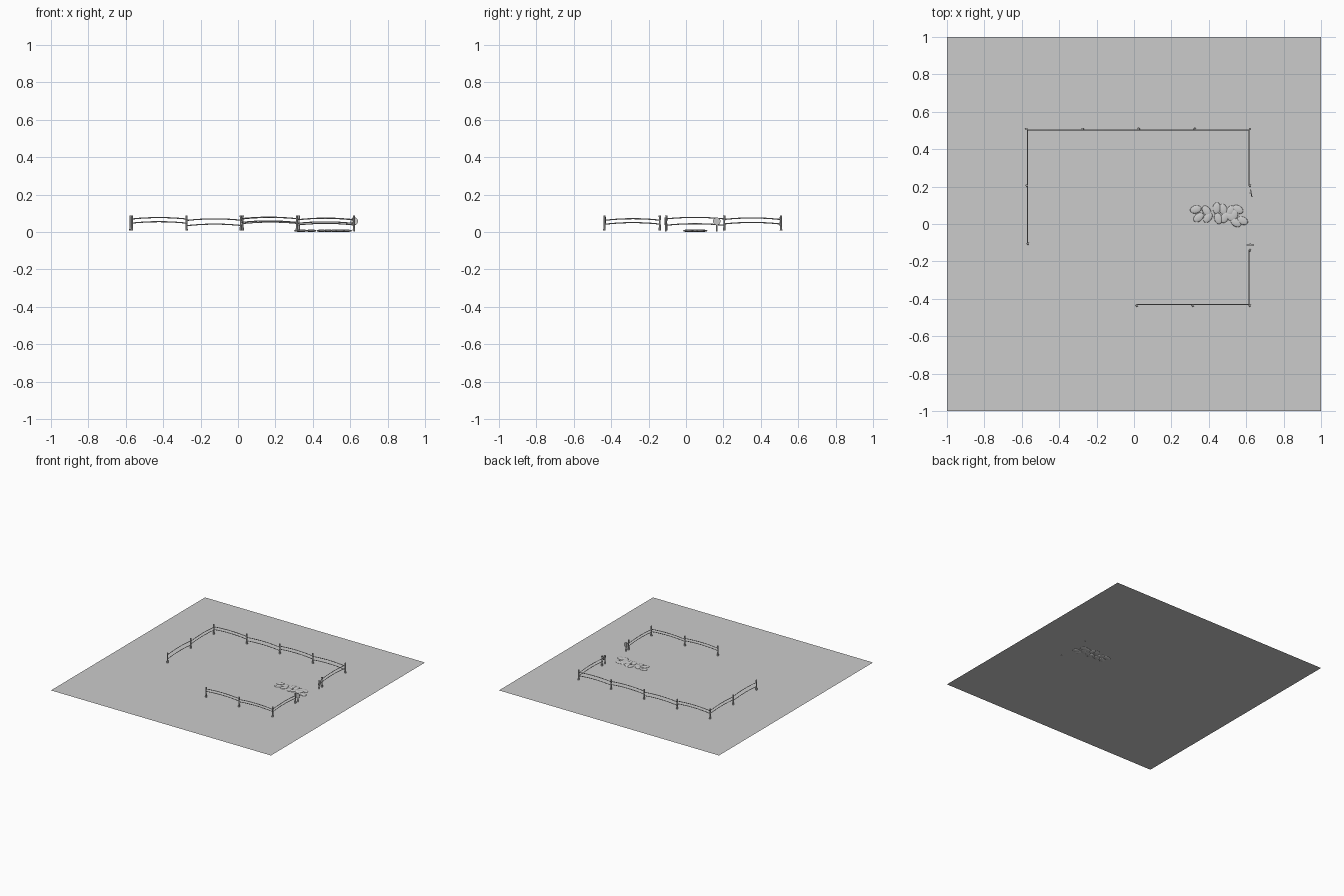
import bpy, math
from mathutils import Vector

if "Cube" in bpy.data.objects:
    bpy.data.objects.remove(bpy.data.objects["Cube"])

GZ = 0.006  # ground level; stones and sign stakes sink slightly below it


def mesh_object(name, verts, faces):
    me = bpy.data.meshes.new(name)
    me.from_pydata(verts, [], faces)
    ob = bpy.data.objects.new(name, me)
    bpy.context.collection.objects.link(ob)
    return ob


def lathe(name, profile, n, loc):
    """Stacked rings (radius, z) with capped ends."""
    v = [(r * math.cos(2 * math.pi * i / n), r * math.sin(2 * math.pi * i / n), z)
         for r, z in profile for i in range(n)]
    f = [(k * n + i, k * n + (i + 1) % n, (k + 1) * n + (i + 1) % n, (k + 1) * n + i)
         for k in range(len(profile) - 1) for i in range(n)]
    f += [tuple(reversed(range(n))), tuple(range(len(v) - n, len(v)))]
    ob = mesh_object(name, v, f)
    ob.location = loc
    return ob


def post(x, y, bottom=GZ + 0.001, top=0.088):
    h = top - bottom
    return lathe("fence_post", [(.007, 0), (.0055, h * .25), (.0045, h * .55),
                                (.0055, h * .85), (.006, h)], 8, (x, y, bottom))


def rail(a, b, z, rise=0.008, r=0.003):
    """Thin rail arching gently between two posts."""
    a, b = Vector((*a, z)), Vector((*b, z))
    side = (b - a).normalized().cross(Vector((0, 0, 1))) * r
    up = Vector((0, 0, r))
    v, f, steps = [], [], 8
    for k in range(steps + 1):
        t = k / steps
        c = a.lerp(b, t) + Vector((0, 0, rise * 4 * t * (1 - t)))
        v += [c + side, c + up, c - side, c - up]
    for k in range(steps):
        f += [(k * 4 + i, k * 4 + (i + 1) % 4, k * 4 + 4 + (i + 1) % 4, k * 4 + 4 + i)
              for i in range(4)]
    f += [(3, 2, 1, 0), tuple(range(steps * 4, steps * 4 + 4))]
    return mesh_object("fence_rail", v, f)


# ground
mesh_object("ground", [(-1, -1, GZ), (1, -1, GZ), (1, 1, GZ), (-1, 1, GZ)], [(0, 1, 2, 3)])

# fence posts
for x in (-.575, -.275, .025, .325, .62):
    post(x, .508)
for x in (.015, .315, .62):
    post(x, -.436)
for x, y in ((-.573, .205), (-.567, -.105), (.62, .205), (.62, -.14)):
    post(x, y)

# fence rails: start, end, upper height, lower height
panels = [
    ((-.572, .503), (-.272, .503), .069, .047),
    ((-.272, .503), (.024, .503), .062, .034),
    ((.024, .503), (.324, .503), .070, .045),
    ((.324, .503), (.615, .503), .066, .038),
    ((.614, .203), (.614, .503), .067, .043),
    ((-.569, .203), (-.569, .503), .067, .043),
    ((-.569, -.107), (-.569, .203), .070, .036),
    ((.614, -.43), (.614, -.138), .063, .042),
    ((.013, -.43), (.315, -.43), .071, .051),
    ((.315, -.43), (.616, -.43), .065, .046),
]
for a, b, hi, lo in panels:
    rail(a, b, hi)
    rail(a, b, lo)

# round signs on stakes at the gate
for x, y, ang in ((.622, .165, math.radians(-80)), (.622, -.107, 0)):
    lathe("sign_stake", [(.004, 0), (.004, .075)], 8, (x, y, .002))
    bpy.ops.mesh.primitive_cylinder_add(vertices=24, radius=.02, depth=.005, location=(
        x + .005 * math.sin(-ang), y - .005 * math.cos(ang), .057),
        rotation=(math.pi / 2, 0, ang + (math.pi if ang else 0)))
    bpy.context.object.name = "sign_disc"

# stepping stones: x, y, angle
stones = [(.33, .078, 15), (.388, .07, -55), (.442, .085, 85), (.477, .078, -75),
          (.515, .07, 60), (.555, .078, -30), (.345, .035, 40), (.395, .035, 55),
          (.45, .03, -75), (.485, .035, 65), (.515, .04, -40), (.545, .008, -35),
          (.58, .018, -25), (.535, .05, 80)]
for x, y, ang in stones:
    bpy.ops.mesh.primitive_uv_sphere_add(segments=16, ring_count=8, location=(x, y, .0065),
                                         rotation=(0, 0, math.radians(ang)))
    ob = bpy.context.object
    ob.name = "path_stone"
    ob.scale = (.031, .021, .0065)
    bpy.ops.object.shade_smooth()
